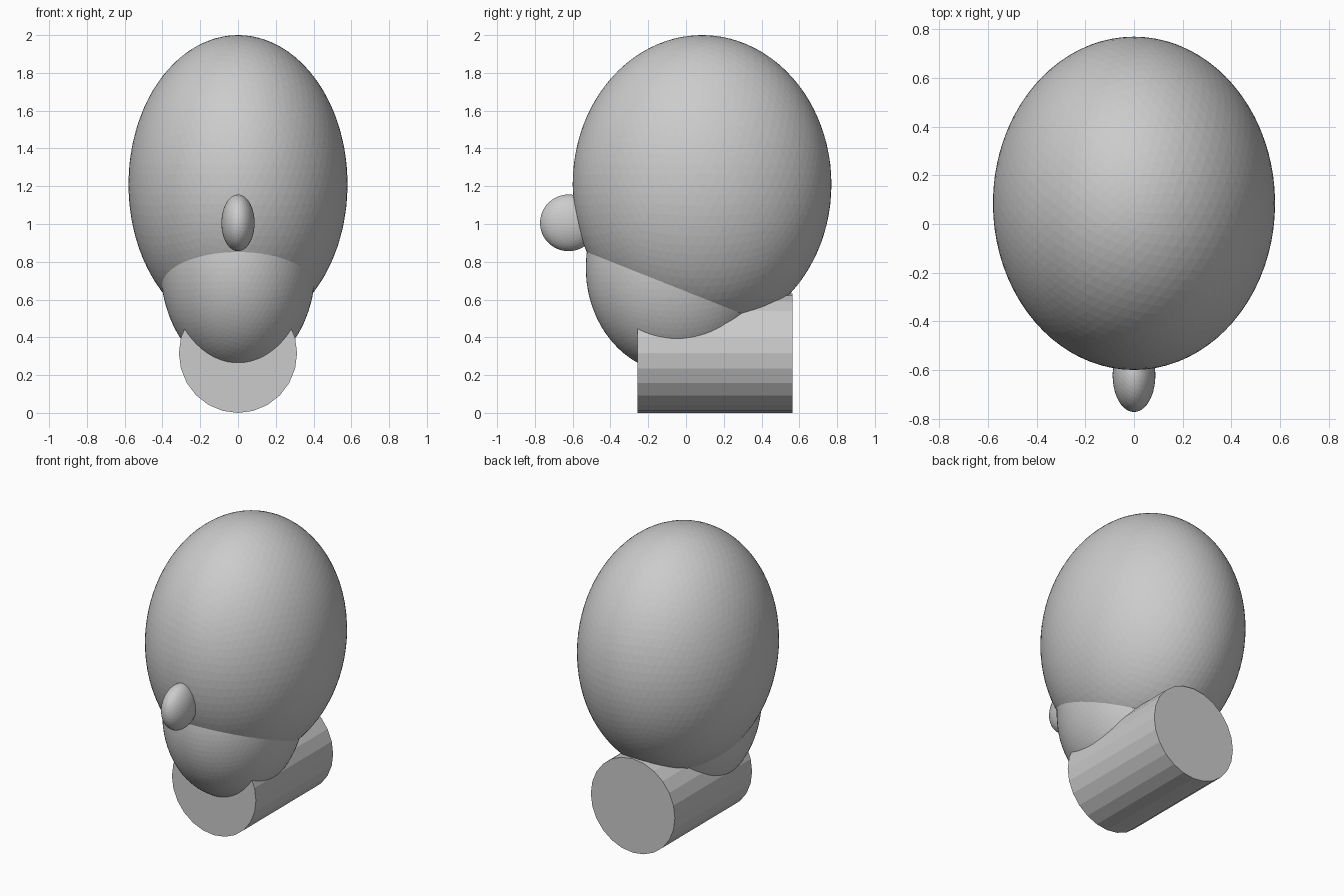
import bpy
from math import pi

if "Cube" in bpy.data.objects:
    bpy.data.objects.remove(bpy.data.objects["Cube"])


def ellipsoid(name, center, radii, detail=5):
    bpy.ops.mesh.primitive_ico_sphere_add(subdivisions=detail, radius=1, location=center)
    ob = bpy.context.object
    ob.name = name
    ob.scale = radii
    bpy.ops.object.transform_apply(location=False, rotation=False, scale=True)
    return ob


# Skull, jaw (same proportions, scaled down) and nose
skull_radii = (0.58, 0.685, 0.79)
ellipsoid("skull", (0, 0.085, 1.21), skull_radii)
ellipsoid("jaw", (0, -0.047, 0.768), [r * 0.706 for r in skull_radii])
ellipsoid("nose", (0, -0.622, 1.006), (0.088, 0.151, 0.15), 4)

# Neck: horizontal faceted cylinder running front to back
front, back, radius = -0.256, 0.565, 0.316
bpy.ops.mesh.primitive_cylinder_add(
    vertices=24, radius=radius, depth=back - front,
    location=(0, (front + back) / 2, radius), rotation=(pi / 2, 0, 0))
neck = bpy.context.object
neck.name = "neck"
neck.scale.x = 0.99
bpy.ops.object.transform_apply(location=False, rotation=True, scale=True)
